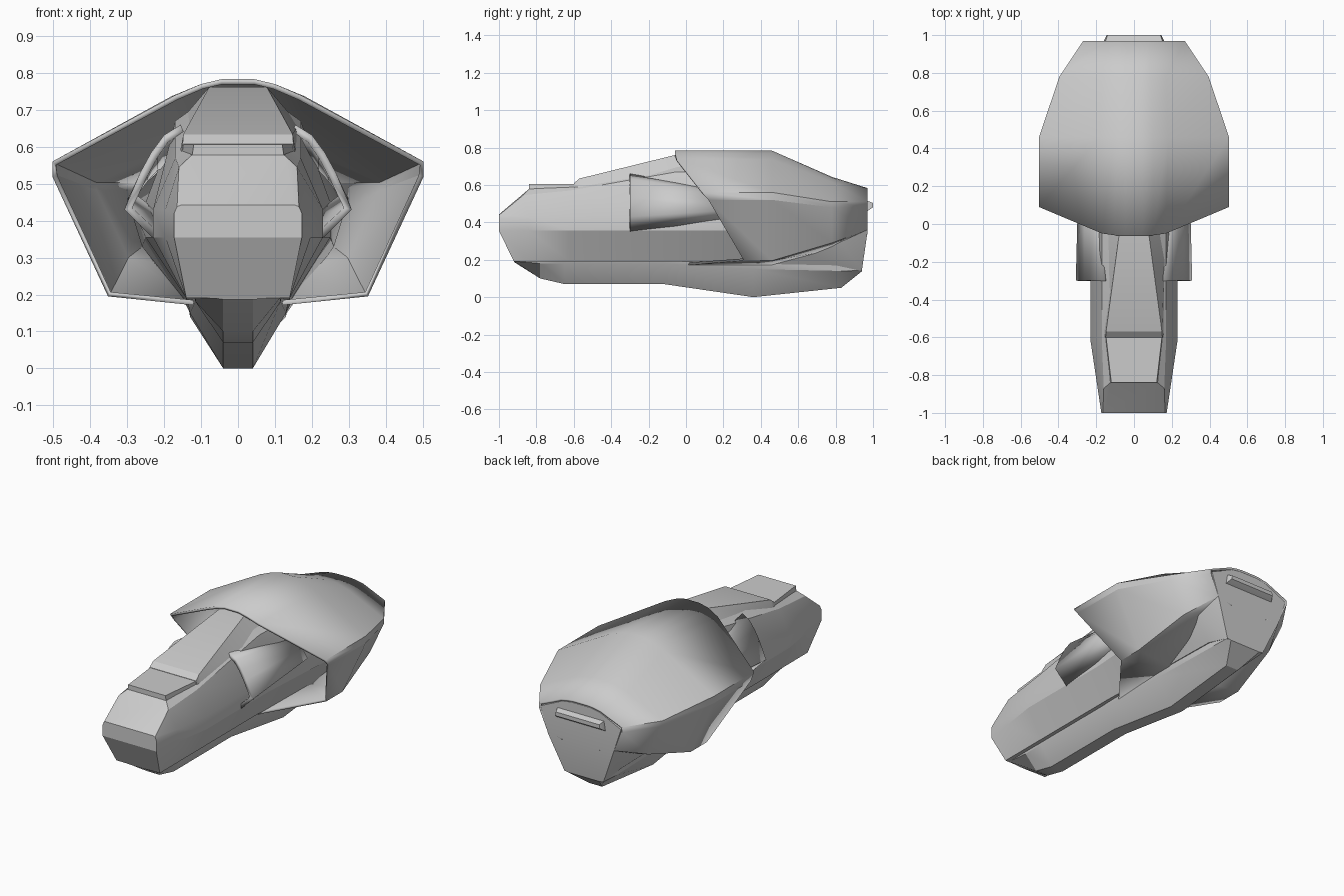
import bpy, bmesh

if "Cube" in bpy.data.objects:
    bpy.data.objects.remove(bpy.data.objects["Cube"])


def finish(name, bm, thickness=0, mirror=False, angle=0.42):
    bmesh.ops.recalc_face_normals(bm, faces=bm.faces[:])
    me = bpy.data.meshes.new(name)
    bm.to_mesh(me)
    bm.free()
    ob = bpy.data.objects.new(name, me)
    bpy.context.collection.objects.link(ob)
    bpy.ops.object.select_all(action='DESELECT')
    ob.select_set(True)
    bpy.context.view_layer.objects.active = ob
    bpy.ops.object.shade_smooth_by_angle(angle=angle)
    if thickness:
        s = ob.modifiers.new("thickness", 'SOLIDIFY')
        s.thickness, s.offset = thickness, -1
    if mirror:
        ob.modifiers.new("mirror", 'MIRROR')
    return ob


def section(y, *pts, dy=()):
    """Right half of a cross-section, top to bottom; dy overrides y per point."""
    return [(x, dict(dy).get(i, y), z) for i, (x, z) in enumerate(pts)]


def loft(name, sections, sheet=False, thickness=0):
    """Join symmetric sections along y; a sheet stays open below and at the ends."""
    bm = bmesh.new()
    rings = []
    for s in sections:
        full = s + [(-x, y, z) for x, y, z in reversed(s)]
        rings.append([bm.verts.new(p) for p in full])
    n = len(rings[0])
    h = n // 2
    for a, b in zip(rings, rings[1:]):
        for i in range(n):
            if sheet and i == h - 1:
                continue
            j = (i + 1) % n
            bm.faces.new((a[i], a[j], b[j], b[i]))
    if not sheet:
        for r in (rings[0], rings[-1]):
            for i in range(h - 1):
                bm.faces.new((r[i], r[i + 1], r[n - 2 - i], r[n - 1 - i]))
    return finish(name, bm, thickness)


# main hull, nose to tail
loft("hull", [
    section(-1, (.155, .442), (.165, .438), (.173, .42), (.173, .355), (.14, .19), dy={4: -.92}),
    section(-.84, (.125, .578), (.16, .545), (.197, .43), (.197, .355), (.14, .19), dy={1: -.87}),
    section(-.62, (.145, .59), (.17, .57), (.23, .43), (.23, .355), (.14, .19)),
    section(-.05, (.10, .72), (.17, .67), (.23, .43), (.23, .355), (.14, .19)),
    section(.3, (.08, .71), (.17, .66), (.25, .45), (.25, .355), (.14, .18)),
    section(.8, (.06, .61), (.16, .58), (.30, .46), (.26, .33), (.14, .17)),
    section(.97, (.06, .57), (.12, .56), (.26, .495), (.21, .345), (.125, .14), dy={4: .94}),
])

# narrow keel under the hull
loft("keel", [
    section(-.92, (.12, .2), (.115, .192), (.04, .188)),
    section(-.78, (.12, .2), (.115, .18), (.04, .10)),
    section(-.65, (.12, .2), (.115, .18), (.04, .07)),
    section(-.12, (.12, .2), (.115, .18), (.04, .07)),
    section(.36, (.14, .2), (.13, .15), (.04, 0)),
    section(.83, (.14, .2), (.13, .14), (.04, .05)),
    section(.94, (.125, .16), (.125, .142), (.1, .138)),
])

# raised plates on top of the nose and spine
loft("nose_plate", [
    section(-.84, (.12, .606), (.125, .57)),
    section(-.58, (.15, .606), (.155, .57)),
])
loft("spine_plate", [
    section(-.6, (.15, .608), (.155, .57)),
    section(-.57, (.148, .634), (.16, .57)),
    section(-.05, (.078, .762), (.165, .66)),
    section(.3, (.07, .74), (.16, .65)),
])

# wide open-fronted shell over the rear
loft("rear_shell", [
    section(-.06, (.045, .783), (.10, .77), (.17, .74), (.503, .56), (.503, .52), (.352, .195), (.11, .17),
            dy={2: -.05, 3: .09, 4: .12, 5: .31, 6: 0}),
    section(.46, (.045, .783), (.10, .77), (.18, .737), (.503, .56), (.503, .52), (.352, .195), (.11, .17)),
    section(.78, (.045, .643), (.09, .638), (.17, .615), (.395, .51), (.395, .48), (.305, .29), (.12, .25)),
    section(.97, (.045, .583), (.08, .58), (.13, .57), (.268, .51), (.268, .48), (.215, .36), (.12, .335)),
], sheet=True, thickness=.014)

# small lip at the tail
loft("tail_lip", [
    section(.93, (.15, .53), (.16, .44)),
    section(.97, (.15, .515), (.16, .46)),
    section(1.0, (.14, .503), (.145, .48)),
])

# curved side cowls standing off the hull
bm = bmesh.new()
front = [(.155, .66), (.2, .632), (.235, .585), (.265, .53), (.308, .43), (.225, .348)]
back = [(.165, .57), (.205, .565), (.235, .55), (.262, .52), (.295, .465), (.22, .40)]
a = [bm.verts.new((x, -.3, z)) for x, z in front]
b = [bm.verts.new((x, .22, z)) for x, z in back]
for i in range(len(a) - 1):
    bm.faces.new((a[i], a[i + 1], b[i + 1], b[i]))
finish("side_cowl", bm, thickness=.022, mirror=True, angle=.6)
